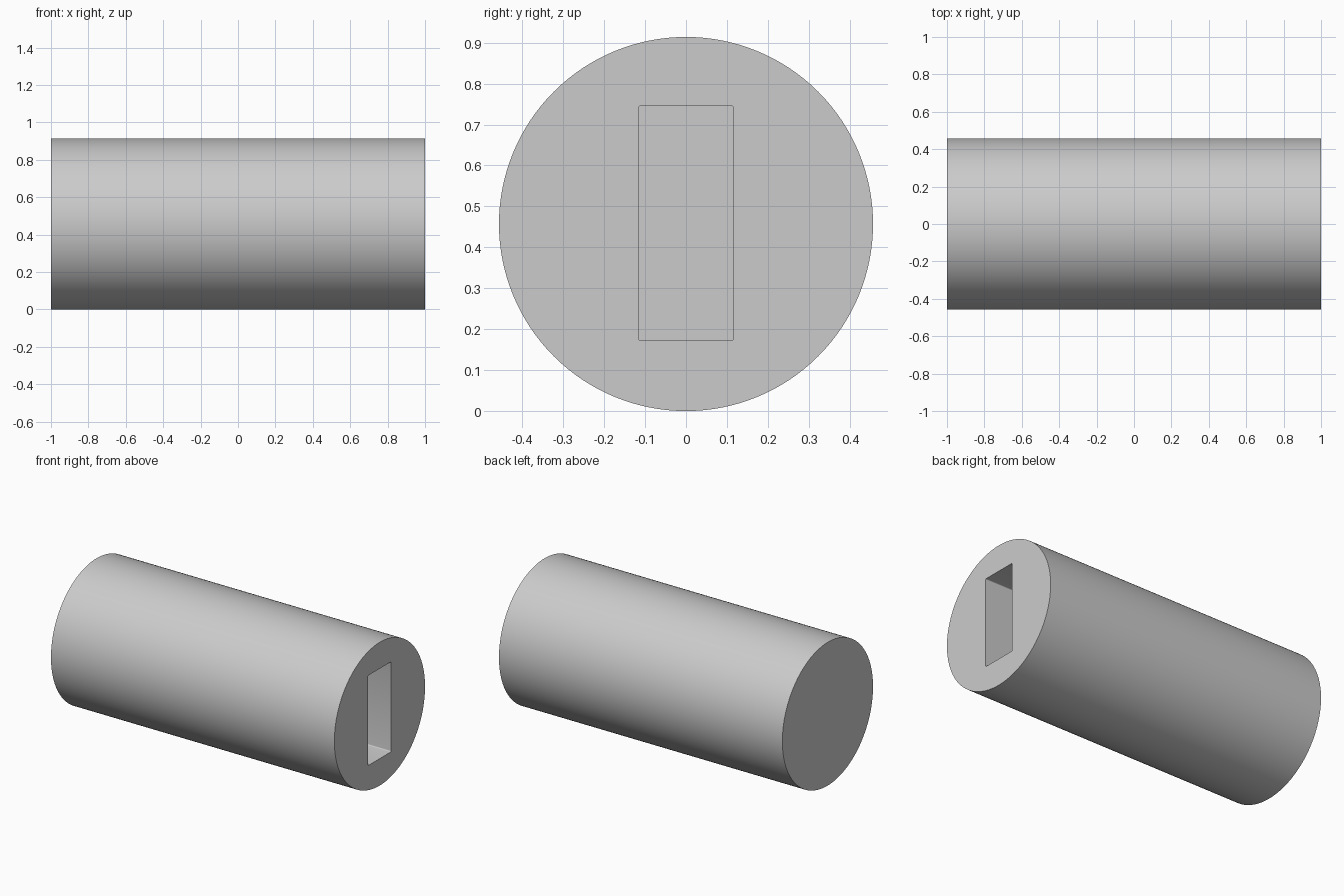
import bpy, math

if "Cube" in bpy.data.objects:
    bpy.data.objects.remove(bpy.data.objects["Cube"])

R = 0.457
SLOT_DEPTH = 0.9

# Round body lying along x
bpy.ops.mesh.primitive_cylinder_add(vertices=128, radius=R, depth=2,
                                    location=(0, 0, R), rotation=(0, math.pi / 2, 0))
body = bpy.context.object
body.name = "cylinder_body"
bpy.ops.object.transform_apply(location=False, rotation=True, scale=True)

# Slot cutter, open at the right end
bpy.ops.mesh.primitive_cube_add(size=1, location=(1 - SLOT_DEPTH / 2 + 0.05, 0, 0.459))
cutter = bpy.context.object
cutter.name = "slot_cutter"
cutter.scale = (SLOT_DEPTH + 0.1, 0.232, 0.574)
bpy.ops.object.transform_apply(location=False, rotation=False, scale=True)

# Tiny rounding on the four long edges only
weights = cutter.data.attributes.new("bevel_weight_edge", 'FLOAT', 'EDGE')
for e in cutter.data.edges:
    a, b = (cutter.data.vertices[i].co for i in e.vertices)
    weights.data[e.index].value = 1.0 if abs(a.x - b.x) > 0.1 else 0.0
bevel = cutter.modifiers.new("corner_rounding", 'BEVEL')
bevel.limit_method = 'WEIGHT'
bevel.width = 0.006
bevel.segments = 4
cutter.hide_render = True
cutter.display_type = 'WIRE'

# Cut the slot and bake it into the body
cut = body.modifiers.new("slot", 'BOOLEAN')
cut.operation = 'DIFFERENCE'
cut.solver = 'EXACT'
cut.object = cutter
bpy.ops.object.select_all(action='DESELECT')
body.select_set(True)
bpy.context.view_layer.objects.active = body
bpy.ops.object.modifier_apply(modifier=cut.name)
bpy.data.objects.remove(cutter, do_unlink=True)
bpy.ops.object.shade_smooth_by_angle(angle=math.radians(30))
